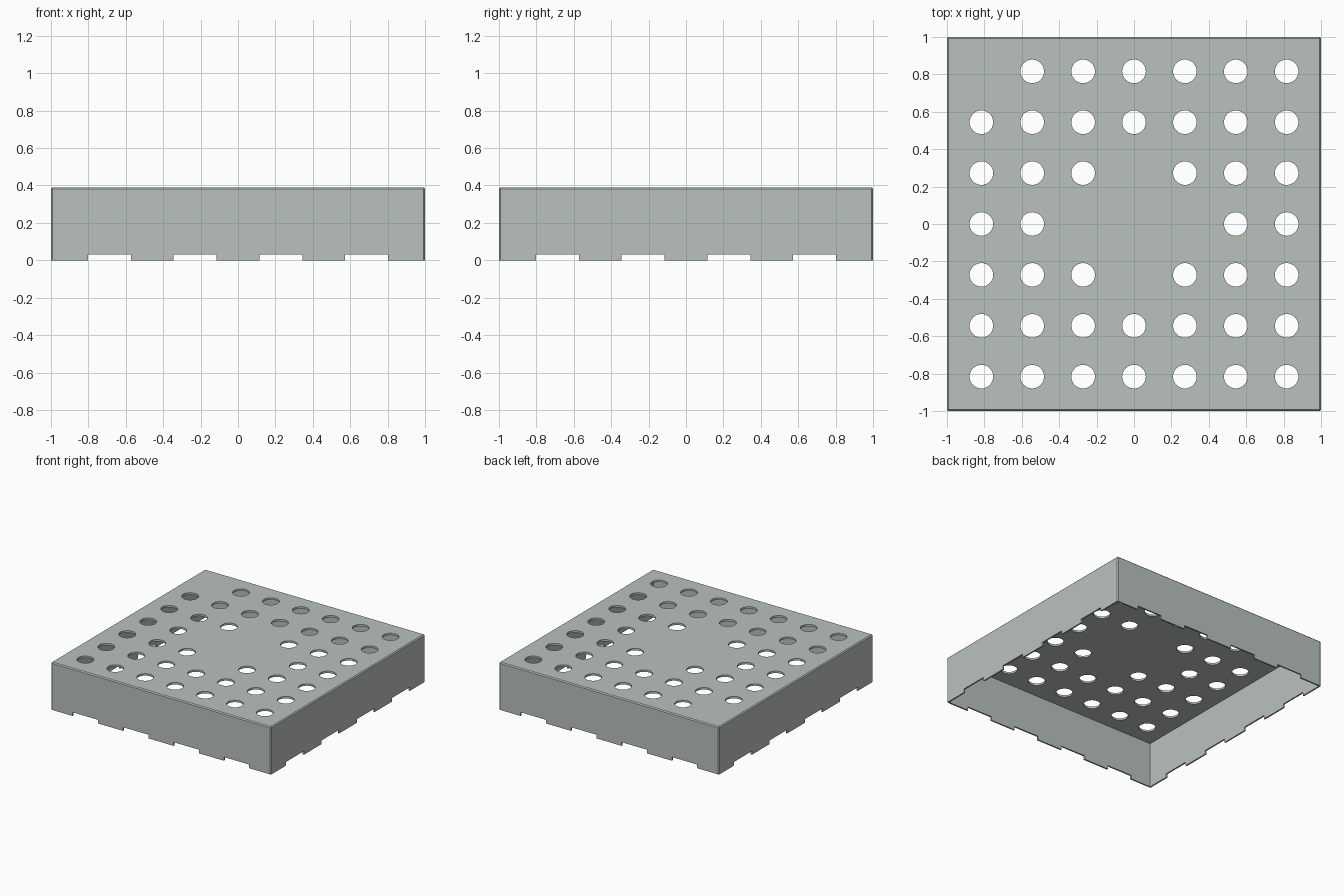
import bpy, bmesh, math
from mathutils import Matrix, Vector

cube = bpy.data.objects.get("Cube")
if cube:
    bpy.data.objects.remove(cube, do_unlink=True)

HEIGHT, WALL, TOP, BEVEL = 0.39, 0.012, 0.016, 0.008
PITCH, RADIUS = 0.272, 0.063
NOTCH_W, NOTCH_H = 0.23, 0.03
NOTCHES = (-0.687, -0.23, 0.23, 0.687)


def add_box(bm, lo, hi):
    lo, hi = Vector(lo), Vector(hi)
    size = Matrix.Diagonal((*(hi - lo), 1))
    return bmesh.ops.create_cube(bm, size=1, matrix=Matrix.Translation((lo + hi) / 2) @ size)


def make_object(name, bm):
    mesh = bpy.data.meshes.new(name)
    bm.to_mesh(mesh)
    bm.free()
    obj = bpy.data.objects.new(name, mesh)
    bpy.context.collection.objects.link(obj)
    return obj


def cut(target, name, bm):
    """Subtract the bmesh from the target, then discard the cutter."""
    cutter = make_object(name, bm)
    cutter.hide_render = True
    mod = target.modifiers.new(name, 'BOOLEAN')
    mod.operation, mod.solver, mod.object = 'DIFFERENCE', 'EXACT', cutter
    bpy.context.view_layer.objects.active = target
    bpy.ops.object.modifier_apply(modifier=mod.name)
    bpy.data.objects.remove(cutter, do_unlink=True)


# Colour
grey = bpy.data.materials.new("pale grey green")
grey.use_nodes = True
colour = (0.49, 0.54, 0.51, 1)
grey.diffuse_color = colour
grey.node_tree.nodes["Principled BSDF"].inputs["Base Color"].default_value = colour

# Outer block, chamfered on every edge except around the base
bm = bmesh.new()
add_box(bm, (-1, -1, 0), (1, 1, HEIGHT))
edges = [e for e in bm.edges if max(v.co.z for v in e.verts) > 0.1]
bmesh.ops.bevel(bm, geom=edges, offset=BEVEL, segments=1, affect='EDGES')
cover = make_object("perforated_cover", bm)
cover.data.materials.append(grey)

# Hollow inside, open at the base
bm = bmesh.new()
inner = 1 - WALL
add_box(bm, (-inner, -inner, -0.2), (inner, inner, HEIGHT - TOP))
cut(cover, "cavity_cutter", bm)

# Notches along the bottom rim, one set per axis
for axis in "xy":
    bm = bmesh.new()
    for c in NOTCHES:
        a, b = c - NOTCH_W / 2, c + NOTCH_W / 2
        if axis == "x":
            add_box(bm, (a, -1.2, -0.1), (b, 1.2, NOTCH_H))
        else:
            add_box(bm, (-1.2, a, -0.1), (1.2, b, NOTCH_H))
    cut(cover, "notch_cutter_" + axis, bm)

# Grid of round holes, leaving a solid centre and one solid corner
bm = bmesh.new()
for i in range(-3, 4):
    for j in range(-3, 4):
        if abs(i) + abs(j) <= 1 or (i, j) == (-3, 3):
            continue
        bmesh.ops.create_cone(bm, cap_ends=True, segments=40, radius1=RADIUS, radius2=RADIUS,
                              depth=0.2, matrix=Matrix.Translation((i * PITCH, j * PITCH, HEIGHT)))
cut(cover, "hole_cutter", bm)

# Smooth hole walls, crisp edges elsewhere
bpy.ops.object.select_all(action='DESELECT')
cover.select_set(True)
bpy.context.view_layer.objects.active = cover
bpy.ops.object.shade_smooth_by_angle(angle=math.radians(30))
